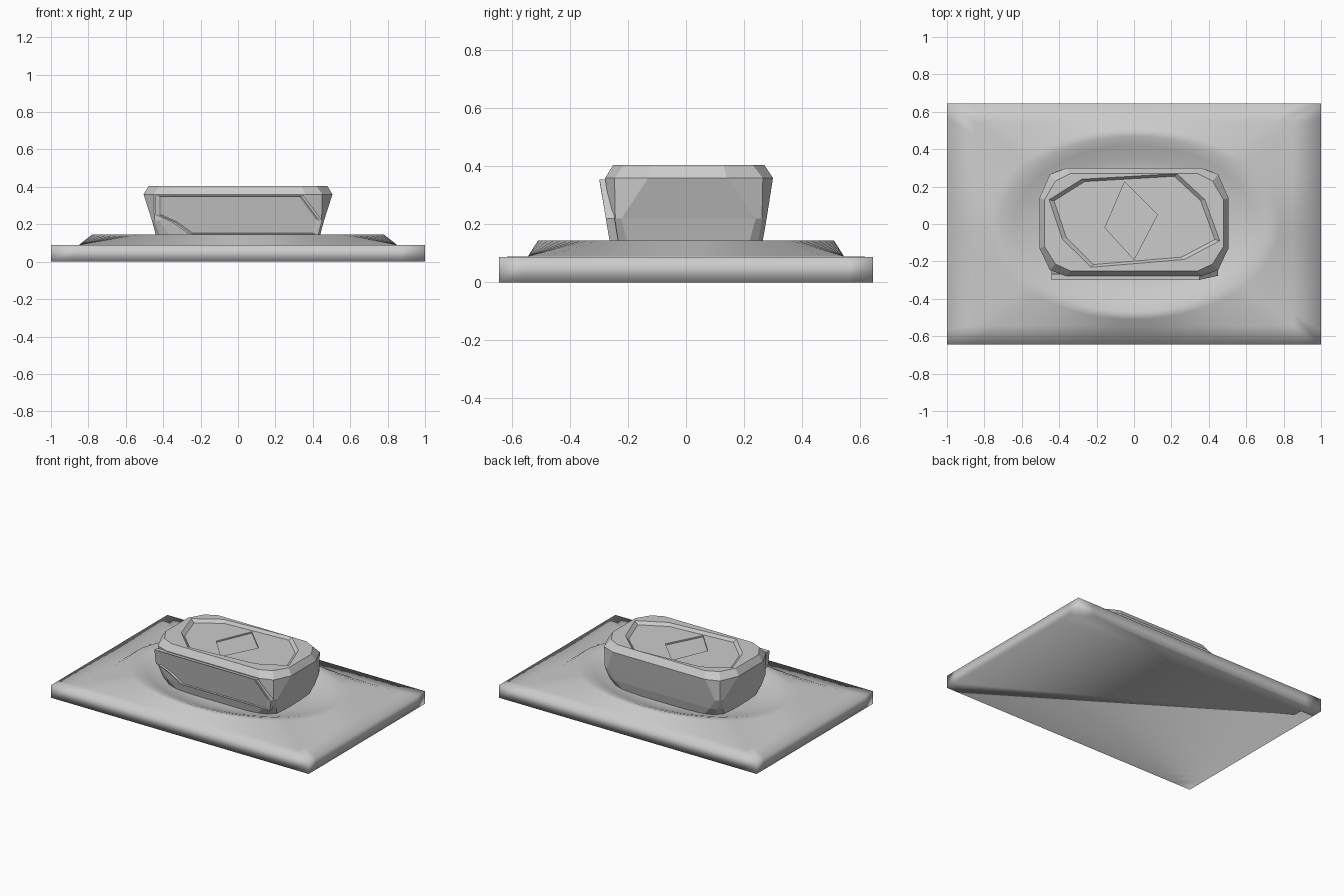
import bpy, bmesh
from mathutils import Vector

if "Cube" in bpy.data.objects:
    bpy.data.objects.remove(bpy.data.objects["Cube"])


def loft(name, rings, smooth=False):
    """Skin equal-length point rings and cap both ends."""
    bm = bmesh.new()
    vs = [[bm.verts.new(p) for p in r] for r in rings]
    n = len(vs[0])
    for a, b in zip(vs, vs[1:]):
        for i in range(n):
            j = (i + 1) % n
            bm.faces.new((a[i], a[j], b[j], b[i]))
    bm.faces.new(vs[0])
    bm.faces.new(vs[-1])
    bmesh.ops.recalc_face_normals(bm, faces=bm.faces)
    me = bpy.data.meshes.new(name)
    bm.to_mesh(me)
    bm.free()
    ob = bpy.data.objects.new(name, me)
    bpy.context.collection.objects.link(ob)
    for f in me.polygons:
        f.use_smooth = smooth
    return ob


# Square perimeter used for both rectangular and oval rings
S = 16
side = [(-1 + 2 * i / S, -1) for i in range(S)]
square = []
for _ in range(4):
    square += side
    side = [(-y, x) for x, y in side]


def rect(hx, hy, z):
    return [(x * hx, y * hy, z) for x, y in square]


def oval(hx, hy, z):
    pts = [Vector(p).normalized() for p in square]
    return [(p.x * hx, p.y * hy, z) for p in pts]


# Base slab, raised oval rim and shallow bowl
loft("base_cushion", [
    rect(1, .645, 0), rect(1, .645, .088), rect(.85, .545, .09),
    oval(.78, .51, .145), oval(.71, .47, .143), oval(.64, .42, .125),
    oval(.54, .35, .095), oval(.42, .27, .08)], smooth=True)


# Faceted block: each ring has three points per corner
def facet_ring(z, hx, hy, cx, cy, mx, my):
    q = [(hx, cy), (mx, my), (cx, hy)]
    pts = q + [(-x, y) for x, y in reversed(q)]
    pts += [(-x, -y) for x, y in pts]
    return [(x, y if y > 0 else y * .93, z) for x, y in pts]


block = loft("faceted_block", [
    facet_ring(.07, .415, .245, .30, .17, .37, .22),
    facet_ring(.145, .44, .265, .37, .22, .42, .25),
    facet_ring(.22, .46, .278, .42, .24, .447, .262),
    facet_ring(.36, .505, .30, .36, .14, .45, .265),
    facet_ring(.405, .478, .27, .34, .13, .42, .23)])


# Shallow recesses cut in the top of the block
def recess(name, outline, floor, shrink):
    c = sum((Vector(p) for p in outline), Vector((0, 0))) / len(outline)
    top = [(x, y, .45) for x, y in outline]
    lip = [(x, y, .406) for x, y in outline]
    low = [(c.x + (x - c.x) * shrink, c.y + (y - c.y) * shrink, floor)
           for x, y in outline]
    cutter = loft(name, [low, lip, top])
    cutter.hide_render = True
    mod = block.modifiers.new(name, 'BOOLEAN')
    mod.operation = 'DIFFERENCE'
    mod.solver = 'EXACT'
    mod.object = cutter
    bpy.context.view_layer.objects.active = block
    bpy.ops.object.modifier_apply(modifier=name)
    bpy.data.objects.remove(cutter)


recess("octagon_recess", [(-.455, .13), (-.28, .24), (.23, .27), (.38, .13),
                          (.46, -.09), (.27, -.19), (-.23, -.232), (-.385, -.08)],
       .385, .94)
recess("diamond_recess", [(-.05, .225), (.125, .05), (0, -.19), (-.155, -.02)],
       .375, 1)

# Raised panel on the sloping front, with a narrow sunken border
panel = [(-.44, .355), (.35, .355), (.45, .22), (.43, .145),
         (-.26, .145), (-.35, .21), (-.44, .25)]


def on_front(out, shrink):
    return [(x * shrink, -.21 - .165 * z - out, .25 + (z - .25) * shrink)
            for x, z in panel]


loft("front_panel", [on_front(0, 1), on_front(.03, 1), on_front(.03, .96),
                     on_front(.022, .93)])
